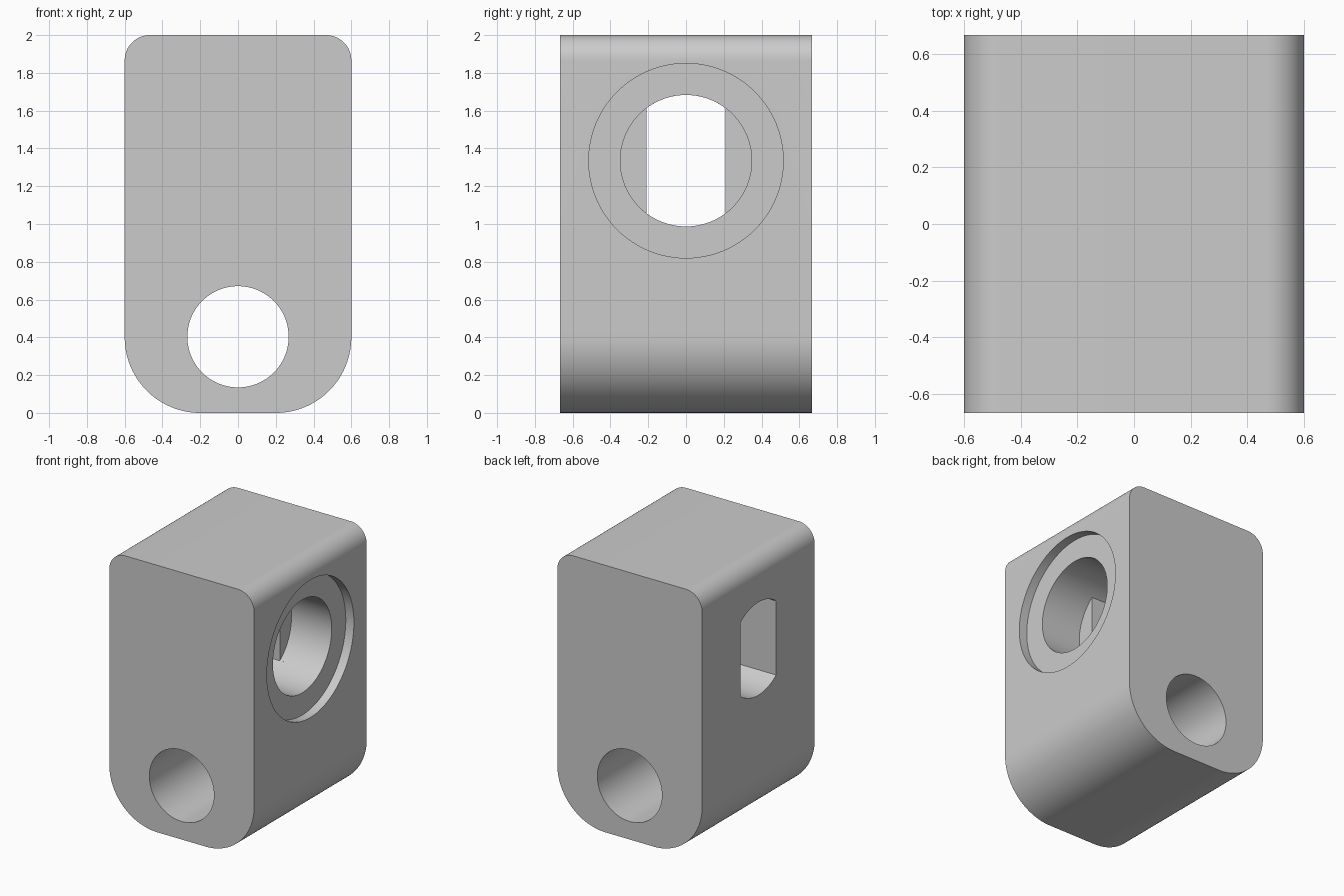
import bpy
import bmesh
from math import sin, cos, pi, asin

cube = bpy.data.objects.get("Cube")
if cube:
    bpy.data.objects.remove(cube, do_unlink=True)

W, D, H = 0.6, 0.667, 2.0        # half width, half depth, height
BORE_Z, BORE_R = 1.335, 0.348    # side bore
SLOT = 0.21                      # half width of the flat-sided opening

grey = bpy.data.materials.new("plain grey")
grey.use_nodes = True
colour = (0.6, 0.6, 0.6, 1)
grey.diffuse_color = colour
grey.node_tree.nodes["Principled BSDF"].inputs["Base Color"].default_value = colour


def arc(u, v, r, a0, a1, n):
    return [(u + r * cos(a0 + (a1 - a0) * i / n),
             v + r * sin(a0 + (a1 - a0) * i / n)) for i in range(n + 1)]


def circle(v, r, n=96):
    return arc(0, v, r, 0, 2 * pi, n)[:-1]


def prism(name, outline, axis, start, end):
    """Extrude an outline (across, up) along the x or y axis."""
    bm = bmesh.new()
    place = (lambda u, v: (start, u, v)) if axis == "x" else (lambda u, v: (u, start, v))
    face = bm.faces.new([bm.verts.new(place(u, v)) for u, v in outline])
    new = bmesh.ops.extrude_face_region(bm, geom=[face])["geom"]
    shift = (end - start, 0, 0) if axis == "x" else (0, end - start, 0)
    bmesh.ops.translate(bm, vec=shift, verts=[g for g in new if isinstance(g, bmesh.types.BMVert)])
    bmesh.ops.recalc_face_normals(bm, faces=bm.faces)
    mesh = bpy.data.meshes.new(name)
    bm.to_mesh(mesh)
    bm.free()
    mesh.materials.append(grey)
    obj = bpy.data.objects.new(name, mesh)
    bpy.context.collection.objects.link(obj)
    return obj


# Block with small top rounds and large bottom rounds
top, low = 0.133, 0.4
outline = (arc(W - top, H - top, top, 0, pi / 2, 16)
           + arc(top - W, H - top, top, pi / 2, pi, 16)
           + arc(low - W, low, low, pi, 1.5 * pi, 28)
           + arc(W - low, low, low, 1.5 * pi, 2 * pi, 28))
block = prism("block", outline, "y", -D, D)

# Flat-sided slot outline: the bore circle trimmed by two vertical flats
half = asin(SLOT / BORE_R)
slot = (arc(0, BORE_Z, BORE_R, pi / 2 - half, pi / 2 + half, 24)
        + arc(0, BORE_Z, BORE_R, 1.5 * pi - half, 1.5 * pi + half, 24))

cutters = [
    prism("pivot_hole_cutter", circle(0.403, 0.268), "y", -1, 1),
    prism("slot_cutter", slot, "x", -1, 0.3),
    prism("bore_cutter", circle(BORE_Z, BORE_R), "x", 0.2, 1),
    prism("counterbore_cutter", circle(BORE_Z, 0.515), "x", W - 0.067, 1),
]

# Cut the holes, then shade the rounds smooth
bpy.ops.object.select_all(action="DESELECT")
bpy.context.view_layer.objects.active = block
block.select_set(True)
for cutter in cutters:
    mod = block.modifiers.new(cutter.name, "BOOLEAN")
    mod.operation = "DIFFERENCE"
    mod.solver = "EXACT"
    mod.object = cutter
    bpy.ops.object.modifier_apply(modifier=mod.name)
    bpy.data.objects.remove(cutter, do_unlink=True)
bpy.ops.object.shade_smooth_by_angle(angle=pi / 6)
